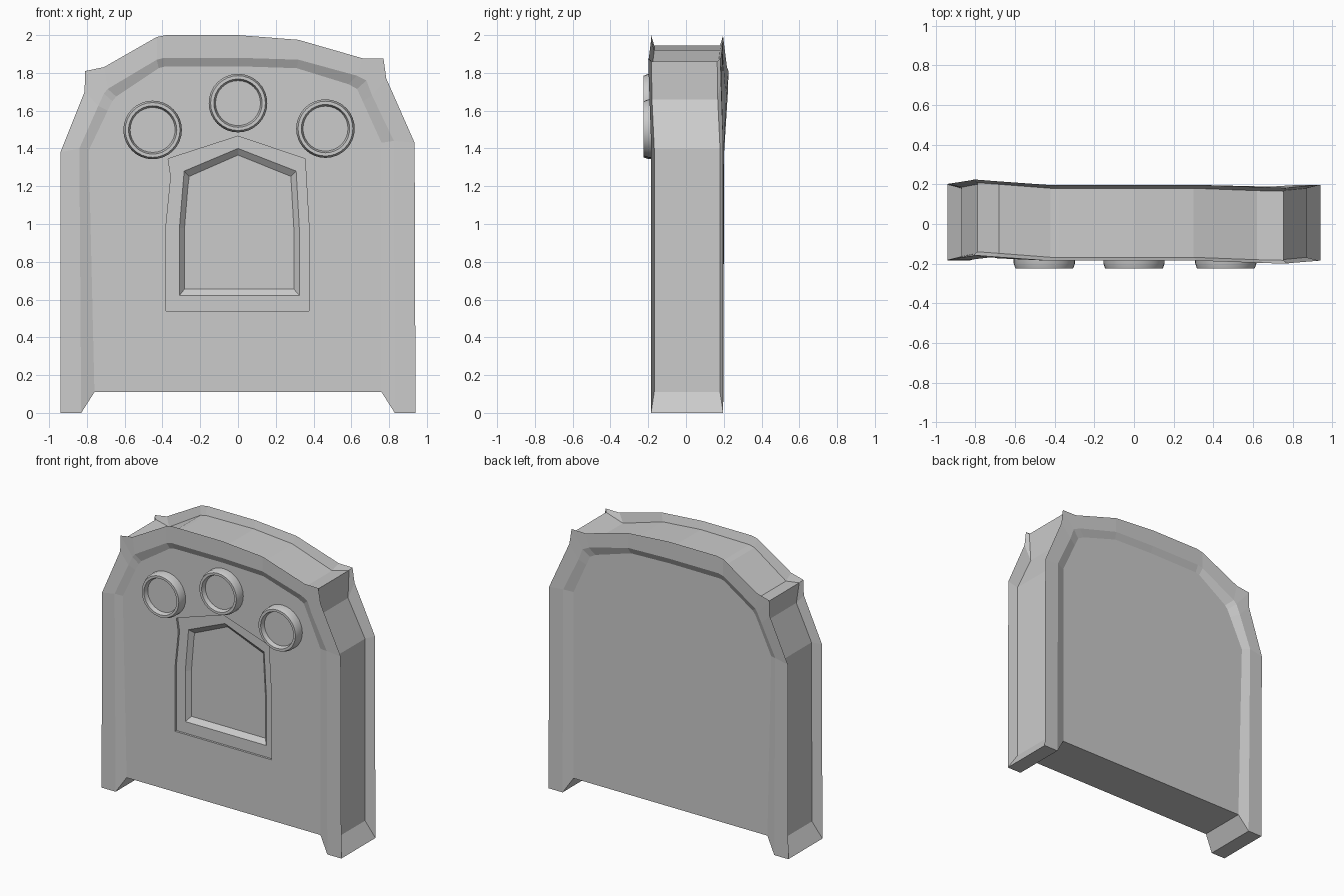
import bpy, bmesh, math
from mathutils import Vector, Matrix

if "Cube" in bpy.data.objects:
    bpy.data.objects.remove(bpy.data.objects["Cube"])

# Outlines of the slab in x,z, running from left foot over the top to right foot
RIM = [(-.94, 0), (-.94, 1.38), (-.812, 1.70), (-.81, 1.81), (-.71, 1.83), (-.43, 1.99), (-.38, 2.0),
       (0, 2.0), (.32, 1.975), (.66, 1.877), (.77, 1.877), (.785, 1.77), (.935, 1.43), (.94, 0)]
WALL = [(-.87, .11), (-.87, 1.38), (-.765, 1.64), (-.79, 1.79), (-.68, 1.77), (-.42, 1.93), (-.38, 1.94),
        (0, 1.945), (.30, 1.92), (.62, 1.82), (.755, 1.86), (.745, 1.66), (.87, 1.40), (.87, .11)]
LIP = [(-.83, 0), (-.84, 1.40), (-.74, 1.625), (-.71, 1.69), (-.69, 1.715), (-.43, 1.87), (-.39, 1.88),
       (0, 1.88), (.32, 1.87), (.63, 1.785), (.68, 1.76), (.71, 1.68), (.825, 1.44), (.83, 0)]
PANEL = [(-.76, .11), (-.79, 1.39), (-.69, 1.60), (-.665, 1.65), (-.645, 1.675), (-.42, 1.825), (-.39, 1.833),
         (0, 1.835), (.31, 1.825), (.585, 1.74), (.63, 1.715), (.66, 1.65), (.76, 1.43), (.76, .11)]
# Slight twist of the two shoulder ears along y
SHIFT = [0, .005, .025, .028, .02, 0, 0, 0, 0, -.012, -.015, -.012, 0, 0]


def finish(bm, name):
    bmesh.ops.recalc_face_normals(bm, faces=bm.faces[:])
    me = bpy.data.meshes.new(name)
    bm.to_mesh(me)
    bm.free()
    ob = bpy.data.objects.new(name, me)
    bpy.context.collection.objects.link(ob)
    return ob


def add_row(bm, pts, y, k):
    return [bm.verts.new((x, y + k * s, z)) for (x, z), s in zip(pts, SHIFT)]


# Slab: panel, lip, rim and recessed side wall, front to back
bm = bmesh.new()
rows = [add_row(bm, p, y, k) for p, y, k in (
    (PANEL, -.162, 0), (LIP, -.185, .6), (RIM, -.185, 1), (WALL, -.168, 1),
    (WALL, .180, 1), (RIM, .197, 1), (LIP, .197, .6), (PANEL, .174, 0))]
for a, b in zip(rows, rows[1:]):
    for i in range(len(a) - 1):
        bm.faces.new((a[i], a[i + 1], b[i + 1], b[i]))
pf, lf, rf, wf, wb, rb, lb, pb = rows
for e in (0, -1):  # feet
    bm.faces.new((rf[e], wf[e], wb[e], rb[e]))
    bm.faces.new((rf[e], lf[e], lb[e], rb[e]))
    bm.faces.new((lf[e], pf[e], pb[e], lb[e]))
bm.faces.new((pf[0], pf[-1], pb[-1], pb[0]))
bm.faces.new(pf)
bm.faces.new(pb)
slab = finish(bm, "slab")

# Stepped window recess cut into the front panel
frame = [(-.38, .54), (.375, .54), (.375, 1.0), (.355, 1.345), (0, 1.465), (-.37, 1.345), (-.355, 1.25), (-.38, 1.0)]
edge = [(-.31, .622), (.325, .622), (.325, .97), (.308, 1.28), (0, 1.40), (-.285, 1.28), (-.29, 1.22), (-.31, .98)]
floor = [(-.283, .655), (.296, .655), (.296, .97), (.28, 1.252), (0, 1.365), (-.258, 1.252), (-.265, 1.20), (-.283, .98)]
bm = bmesh.new()
loops = [[bm.verts.new((x, y, z)) for x, z in p]
         for p, y in ((frame, -.3), (frame, -.147), (edge, -.147), (floor, -.117))]
for a, b in zip(loops, loops[1:]):
    for i in range(len(a)):
        j = (i + 1) % len(a)
        bm.faces.new((a[i], a[j], b[j], b[i]))
bm.faces.new(loops[0])
bm.faces.new(loops[-1])
cutter = finish(bm, "window_cutter")
cutter.hide_render = True
mod = slab.modifiers.new("window", 'BOOLEAN')
mod.operation = 'DIFFERENCE'
mod.solver = 'EXACT'
mod.object = cutter
bpy.context.view_layer.objects.active = slab
bpy.ops.object.modifier_apply(modifier=mod.name)
bpy.data.objects.remove(cutter)

# Three dished round bosses above the window
PROFILE = [(.155, -.14), (.155, -.198), (.145, -.225), (.128, -.225), (.119, -.195), (0, -.195)]
for n, (cx, cz) in enumerate([(-.452, 1.498), (0, 1.64), (.463, 1.505)]):
    bm = bmesh.new()
    vs = [bm.verts.new((r, y, 0)) for r, y in PROFILE]
    es = [bm.edges.new(p) for p in zip(vs, vs[1:])]
    bmesh.ops.spin(bm, geom=vs + es, cent=(0, 0, 0), axis=(0, 1, 0), angle=math.tau, steps=32)
    bmesh.ops.remove_doubles(bm, verts=bm.verts[:], dist=1e-4)
    bmesh.ops.translate(bm, verts=bm.verts[:], vec=(cx, 0, cz))
    boss = finish(bm, f"round_boss_{n + 1}")
    # make sure the open-backed boss faces outwards
    if max(boss.data.polygons, key=lambda p: p.center.y * -1).normal.y > 0:
        boss.data.flip_normals()
    bpy.ops.object.select_all(action='DESELECT')
    boss.select_set(True)
    bpy.context.view_layer.objects.active = boss
    bpy.ops.object.shade_smooth_by_angle(angle=math.radians(25))
